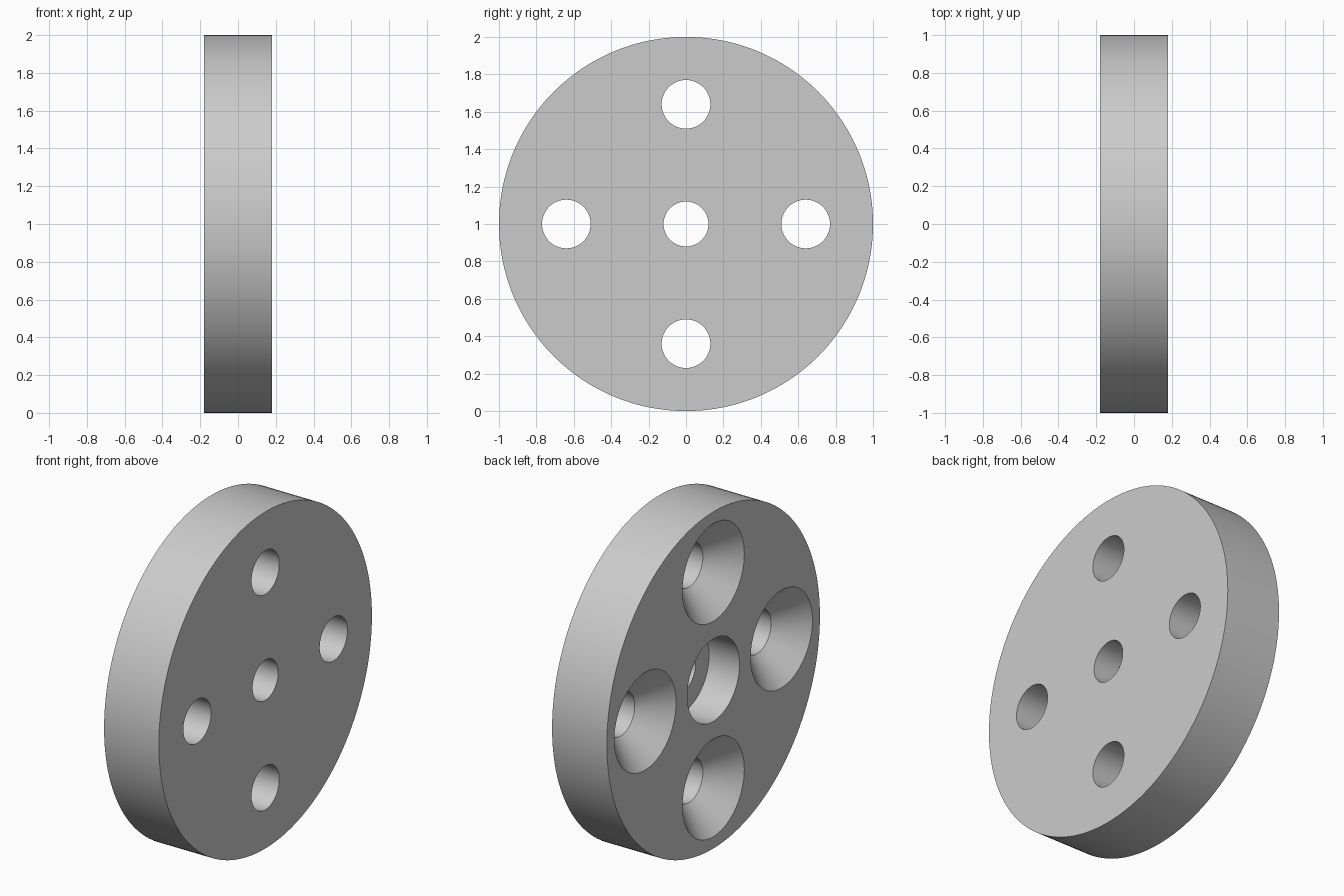
import bpy
import bmesh
import math
from mathutils import Matrix, Vector

cube = bpy.data.objects.get("Cube")
if cube:
    bpy.data.objects.remove(cube, do_unlink=True)

HALF = 0.18          # half the disc thickness
CENTRE_Z = 1.0
OVER = 0.05          # how far cutters stick out of the faces

grey = bpy.data.materials.new("plain grey")
grey.use_nodes = True
grey.diffuse_color = (0.6, 0.6, 0.6, 1)
grey.node_tree.nodes["Principled BSDF"].inputs["Base Color"].default_value = (0.6, 0.6, 0.6, 1)


def turned(name, profile, y=0, z=CENTRE_Z, sides=96):
    """Solid of revolution about the x direction from (x, radius) points."""
    bm = bmesh.new()
    rings = []
    for x, r in profile:
        angles = [2 * math.pi * i / sides for i in range(sides)]
        rings.append([bm.verts.new((x, y + r * math.cos(a), z + r * math.sin(a))) for a in angles])
    for a, b in zip(rings, rings[1:]):
        for i in range(sides):
            j = (i + 1) % sides
            bm.faces.new((a[i], a[j], b[j], b[i]))
    bm.faces.new(rings[0])
    bm.faces.new(rings[-1])
    bmesh.ops.recalc_face_normals(bm, faces=bm.faces)
    mesh = bpy.data.meshes.new(name)
    bm.to_mesh(mesh)
    bm.free()
    mesh.materials.append(grey)
    obj = bpy.data.objects.new(name, mesh)
    bpy.context.collection.objects.link(obj)
    return obj


# Main disc
disc = turned("flange_disc", [(-HALF, 1), (HALF, 1)], sides=192)

# Counterbored centre hole, wide on the -x face
cutters = [turned("centre_hole_cutter",
                  [(-HALF - OVER, 0.245), (0.02, 0.245), (0.02, 0.12), (HALF + OVER, 0.12)])]

# Four countersunk bolt holes, flared at 45 degrees on the -x face
bolt, flare = 0.13, 0.29
sink = [(-HALF - OVER, flare + OVER), (-HALF + flare - bolt, bolt), (HALF + OVER, bolt)]
for k in range(4):
    offset = Matrix.Rotation(k * math.pi / 2, 3, 'X') @ Vector((0, 0.64, 0))
    cutters.append(turned("bolt_hole_cutter", sink, offset.y, CENTRE_Z + offset.z))

# Cut the holes, then drop the cutters
bpy.ops.object.select_all(action='DESELECT')
disc.select_set(True)
bpy.context.view_layer.objects.active = disc
for cutter in cutters:
    cutter.hide_render = True
    mod = disc.modifiers.new("hole", 'BOOLEAN')
    mod.operation = 'DIFFERENCE'
    mod.solver = 'EXACT'
    mod.object = cutter
    bpy.ops.object.modifier_apply(modifier=mod.name)
    bpy.data.objects.remove(cutter, do_unlink=True)

bpy.ops.object.shade_smooth_by_angle(angle=math.radians(30))
